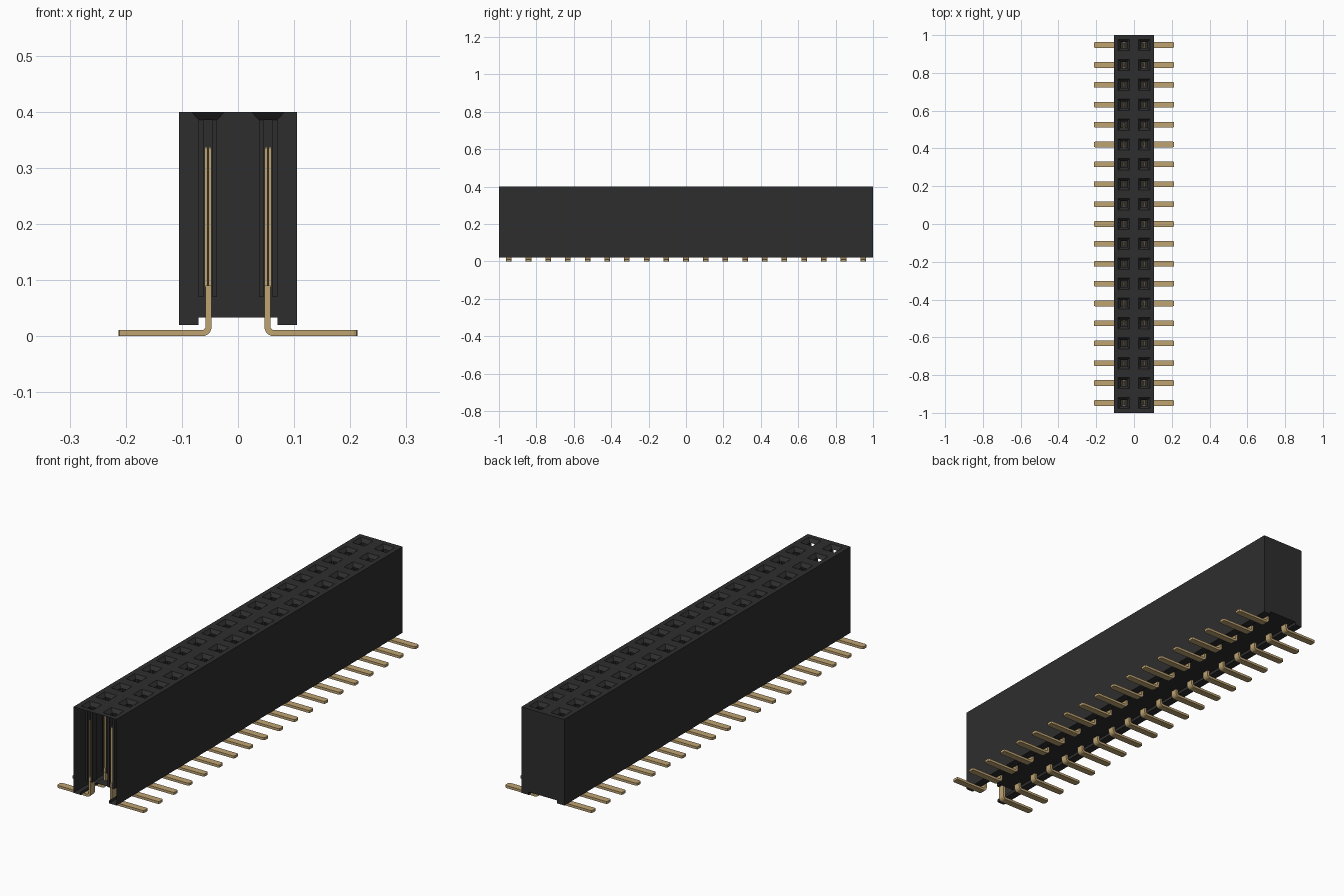
import bpy, bmesh, math

cube = bpy.data.objects.get("Cube")
if cube:
    bpy.data.objects.remove(cube, do_unlink=True)

ROWS = 19
PITCH = 2 / ROWS
HALF = 0.105          # half width of the housing
COL = 0.0535          # column offset from the centre
TOP, FLOOR, BASE = 0.40, 0.033, 0.02


def material(name, rgb):
    m = bpy.data.materials.new(name)
    m.diffuse_color = (*rgb, 1)
    m.use_nodes = True
    b = m.node_tree.nodes["Principled BSDF"]
    b.inputs["Base Color"].default_value = (*rgb, 1)
    b.inputs["Roughness"].default_value = 0.6
    return m


black = material("black plastic", (0.027, 0.027, 0.027))
gold = material("gold contact", (0.52, 0.37, 0.17))


def finish(bm, name, mat):
    bmesh.ops.remove_doubles(bm, verts=bm.verts, dist=1e-5)
    bmesh.ops.recalc_face_normals(bm, faces=bm.faces)
    me = bpy.data.meshes.new(name)
    bm.to_mesh(me)
    bm.free()
    me.materials.append(mat)
    ob = bpy.data.objects.new(name, me)
    bpy.context.collection.objects.link(ob)
    return ob


def face(bm, *pts):
    return bm.faces.new([bm.verts.new(p) for p in pts])


def ring(x0, x1, y0, y1, z):
    return [(x0, y0, z), (x1, y0, z), (x1, y1, z), (x0, y1, z)]


def bridge(bm, a, b):
    for i in range(4):
        j = (i + 1) % 4
        face(bm, a[i], a[j], b[j], b[i])


# Housing: thin outer walls, open at the front end
bm = bmesh.new()
section = [(-HALF, TOP), (-HALF, BASE), (-0.07, BASE), (-0.07, FLOOR),
           (0.07, FLOOR), (0.07, BASE), (HALF, BASE), (HALF, TOP)]
for (xa, za), (xb, zb) in zip(section, section[1:]):
    y0 = -1 + 1.0 * PITCH if za == zb == FLOOR else -1
    face(bm, (xa, y0, za), (xb, y0, zb), (xb, 1, zb), (xa, 1, za))
face(bm, *[(x, 1, z) for x, z in section])
finish(bm, "housing_walls", black)

# Top deck with chamfered square sockets
bm = bmesh.new()
for row in range(ROWS):
    y = (row - ROWS // 2) * PITCH
    for s in (-1, 1):
        cx = s * COL
        cell = ring(min(0, s * HALF), max(0, s * HALF), y - PITCH / 2, y + PITCH / 2, TOP)
        mouth = ring(cx - 0.03, cx + 0.03, y - 0.03, y + 0.03, TOP)
        w = 0.0165
        neck = ring(cx - w, cx + w, y - w, y + w, 0.385)
        bridge(bm, cell, mouth)
        bridge(bm, mouth, neck)
        # side walls of the socket
        for sx in (-w, w):
            face(bm, (cx + sx, y - w, 0.07), (cx + sx, y + w, 0.07),
                 (cx + sx, y + w, 0.385), (cx + sx, y - w, 0.385))
        # end walls, split by a narrow slot
        for sy in (-w, w):
            for a, b in ((-w, -0.008), (0.008, w)):
                face(bm, (cx + a, y + sy, 0.07), (cx + b, y + sy, 0.07),
                     (cx + b, y + sy, 0.385), (cx + a, y + sy, 0.385))
        face(bm, *ring(cx - w, cx + w, y - w, y + w, 0.07))
finish(bm, "socket_deck", black)


def extrude_profile(bm, pts, y0, y1):
    f = face(bm, *[(x, y0, z) for x, z in pts])
    r = bmesh.ops.extrude_face_region(bm, geom=[f])
    vs = [v for v in r["geom"] if isinstance(v, bmesh.types.BMVert)]
    bmesh.ops.translate(bm, verts=vs, vec=(0, y1 - y0, 0))


def arc(cx, cz, r):
    return [(cx - r * math.cos(t), cz - r * math.sin(t))
            for t in (k * math.pi / 10 for k in range(6))]


# One contact: bent foot and stem with two upright prongs
bm = bmesh.new()
inner, outer = 0.006, 0.017
bx, bz = 0.047 + outer, outer
outside = arc(bx, bz, outer)
inside = [(bx - inner * math.cos(t), bz - inner * math.sin(t))
          for t in (k * math.pi / 10 for k in range(5, -1, -1))]
profile = ([(0.047, 0.09)] + outside + [(0.213, 0.0), (0.213, 0.011)]
           + inside + [(bx - inner, 0.09)])
extrude_profile(bm, profile, -0.015, 0.015)
tips = [e for e in bm.edges
        if all(v.co.x > 0.212 for v in e.verts)
        and abs(e.verts[0].co.y - e.verts[1].co.y) < 1e-6]
bmesh.ops.bevel(bm, geom=tips, offset=0.007, segments=2, affect='EDGES', profile=0.5)
for x in (0.0470, 0.0540):
    extrude_profile(bm, [(x, 0.087), (x + 0.006, 0.087), (x + 0.006, 0.332),
                         (x + 0.004, 0.338), (x + 0.002, 0.338), (x, 0.332)],
                    -0.012, 0.012)
contact = finish(bm, "contact_row_left", gold)

# Repeat along the housing and mirror for the other column
contact.location.y = -(ROWS // 2) * PITCH
mir = contact.modifiers.new("mirror", 'MIRROR')
mir.use_axis = (True, False, False)
arr = contact.modifiers.new("row", 'ARRAY')
arr.count = ROWS
arr.use_relative_offset = False
arr.use_constant_offset = True
arr.constant_offset_displace = (0, PITCH, 0)
contact.name = "contact_rows"
